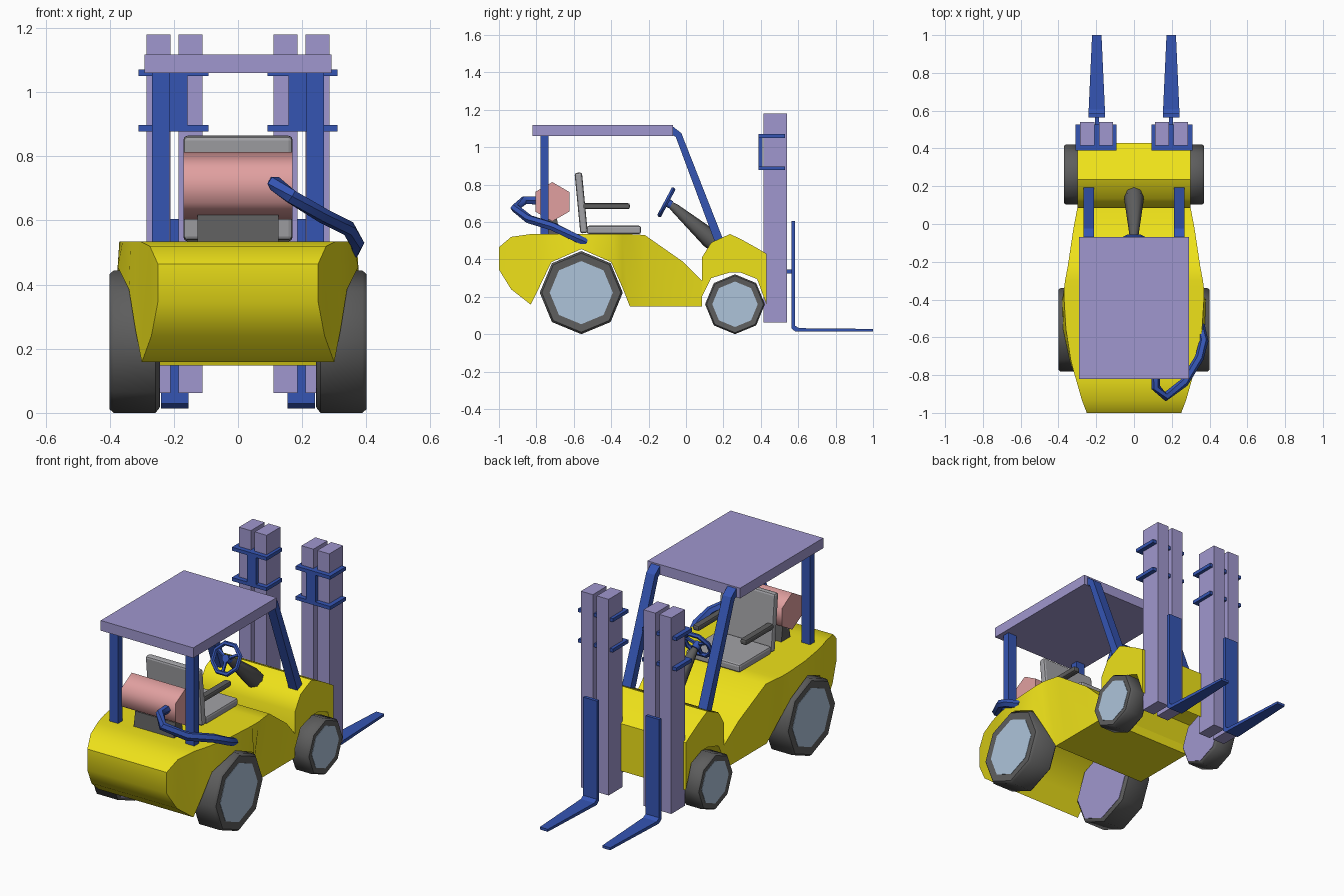
import bpy, math
from mathutils import Vector

if "Cube" in bpy.data.objects:
    bpy.data.objects.remove(bpy.data.objects["Cube"])


def material(name, r, g, b):
    m = bpy.data.materials.new(name)
    m.diffuse_color = (r, g, b, 1)
    m.use_nodes = True
    m.node_tree.nodes["Principled BSDF"].inputs["Base Color"].default_value = m.diffuse_color
    return m


YELLOW = material("yellow", .86, .76, .01)
BLUE = material("blue", .035, .09, .45)
LAVENDER = material("lavender", .35, .31, .62)
SALMON = material("salmon", .75, .35, .35)
HUB = material("pale_blue", .42, .55, .70)
DARK = material("dark_grey", .11, .11, .11)
GREY = material("light_grey", .36, .36, .38)


def loft(name, rings, mat, smooth=None, closed=False):
    """Skin a list of equal-length point rings, capping the ends."""
    n = len(rings[0])
    verts = [p for ring in rings for p in ring]
    k = len(rings)
    faces = []
    for i in range(k if closed else k - 1):
        a, b = i * n, (i + 1) % k * n
        for j in range(n):
            j2 = (j + 1) % n
            faces.append((a + j, a + j2, b + j2, b + j))
    if not closed:
        faces += [tuple(range(n))[::-1], tuple(range((k - 1) * n, k * n))]
    me = bpy.data.meshes.new(name)
    me.from_pydata(verts, [], faces)
    me.materials.append(mat)
    ob = bpy.data.objects.new(name, me)
    bpy.context.collection.objects.link(ob)
    bpy.ops.object.select_all(action='DESELECT')
    bpy.context.view_layer.objects.active = ob
    ob.select_set(True)
    bpy.ops.object.mode_set(mode='EDIT')
    bpy.ops.mesh.select_all(action='SELECT')
    bpy.ops.mesh.normals_make_consistent(inside=False)
    bpy.ops.object.mode_set(mode='OBJECT')
    if smooth:
        bpy.ops.object.shade_smooth_by_angle(angle=math.radians(smooth))
    return ob


def box(name, x, y, z, mat, bevel=0):
    ring = lambda zz: [(x[0], y[0], zz), (x[1], y[0], zz), (x[1], y[1], zz), (x[0], y[1], zz)]
    ob = loft(name, [ring(z[0]), ring(z[1])], mat)
    if bevel:
        mod = ob.modifiers.new("bevel", 'BEVEL')
        mod.width, mod.segments = bevel, 2
    return ob


def tube(name, path, radii, mat, sides=6, smooth=50):
    """Sweep a regular polygon along a path."""
    pts = [Vector(p) for p in path]
    rings = []
    for i, p in enumerate(pts):
        t = (pts[min(i + 1, len(pts) - 1)] - pts[max(i - 1, 0)]).normalized()
        u = t.cross(Vector((0, 0, 1)))
        u = u.normalized() if u.length > .01 else Vector((1, 0, 0))
        v = t.cross(u)
        r = radii[i] if isinstance(radii, (list, tuple)) else radii
        rings.append([p + r * (u * math.cos(a) + v * math.sin(a))
                      for a in (2 * math.pi * j / sides for j in range(sides))])
    return loft(name, rings, mat, smooth)


def lathe_x(name, stations, y, z, sides, mat, smooth=None):
    """Polygon rings about an x-wise axis, one vertex pointing up."""
    rings = [[(x, y + r * math.sin(2 * math.pi * j / sides), z + r * math.cos(2 * math.pi * j / sides))
              for j in range(sides)] for x, r in stations]
    return loft(name, rings, mat, smooth)


def column(y, zt, wt, zb, wb):
    return [(-wt, y, zt), (wt, y, zt), (wb, y, zb), (-wb, y, zb)]


# body: cross-sections from back to floor (y, top z, top half-width, bottom z, bottom half-width)
loft("body", [column(*c) for c in (
    (-1, .465, .25, .345, .25), (-.935, .52, .275, .24, .27), (-.83, .535, .305, .158, .30),
    (-.78, .535, .32, .26, .32), (-.72, .535, .335, .385, .34), (-.56, .535, .36, .455, .375),
    (-.40, .535, .37, .385, .38), (-.34, .535, .37, .25, .335), (-.30, .535, .365, .148, .30),
    (-.22, .53, .35, .148, .30), (-.02, .39, .32, .148, .30), (.085, .285, .30, .148, .30))],
    YELLOW, 42)
loft("front_cowl", [column(*c) for c in (
    (.085, .41, .30, .20, .30), (.135, .49, .30, .30, .30), (.235, .535, .30, .33, .30),
    (.29, .51, .30, .33, .30), (.38, .46, .30, .295, .30), (.43, .43, .30, .16, .30))], YELLOW, 42)

# wheels
for side, s in (("left", -1), ("right", 1)):
    for end, y, r, x0, x1 in (("rear", -.56, .222, .245, .40), ("front", .262, .16, .25, .37)):
        lathe_x(f"{end}_{side}_tyre", [(s * x, k * r) for x, k in (
            (x0, .93), (x0 + .012, 1), (x1 - .012, 1), (x1, .95), (x1 - .004, .76))], y, r, 8, DARK, 50)
        lathe_x(f"{end}_{side}_hub", [(s * (x1 - .02), .76 * r), (s * (x1 - .002), .76 * r)], y, r, 8, HUB)
        lathe_x(f"{end}_{side}_inner_disc", [(s * (x0 - .002), .92 * r), (s * (x0 + .01), .92 * r)],
                y, r, 8, LAVENDER)

# cab roof and posts
box("roof", (-.292, .292), (-.82, -.07), (1.06, 1.118), LAVENDER)
for side, s in (("left", -1), ("right", 1)):
    x = (s * .213, s * .268)
    box(f"rear_post_{side}", x, (-.777, -.735), (.51, 1.065), BLUE)
    loft(f"front_post_{side}", [
        [(x[0], y0, z0), (x[1], y0, z0), (x[1], y1, z1), (x[0], y1, z1)]
        for y0, z0, y1, z1 in ((-.075, 1.065, -.07, 1.11), (-.055, 1.055, -.025, 1.075), (.155, .49, .205, .49))],
        BLUE)

# lifting mast, brackets and forks
for side, s in (("left", -1), ("right", 1)):
    for part, x0, x1 in (("outer", .21, .285), ("inner", .11, .185)):
        box(f"mast_{part}_{side}", (s * x0, s * x1), (.415, .54), (.062, 1.18), LAVENDER)
    for level, z in (("upper", 1.05), ("lower", .877)):
        box(f"bracket_{level}_{side}", (s * .092, s * .31), (.388, .528), (z, z + .02), BLUE)
    box(f"bracket_link_{side}", (s * .158, s * .216), (.388, .41), (.88, 1.06), BLUE)
    box(f"fork_mount_{side}", (s * .185, s * .207), (.48, .57), (.325, .345), BLUE)
    c = s * .197
    loft(f"fork_{side}", [
        [(c - w, y0, z0), (c + w, y0, z0), (c + w, y1, z1), (c - w, y1, z1)]
        for w, y0, z0, y1, z1 in ((.043, .565, .605, .584, .605), (.043, .565, .03, .584, .045),
                                  (.043, .585, .013, .605, .032), (.025, 1, .014, 1, .028))], BLUE)

# seat
box("seat_base", (-.17, .17), (-.53, -.24), (.535, .58), GREY, .012)
back = box("seat_back", (-.17, .17), (-.02, .02), (0, .325), GREY, .012)
back.location = (0, -.545, .54)
back.rotation_euler.x = math.radians(5.5)
for side, s in (("left", -1), ("right", 1)):
    box(f"armrest_{side}", (s * .13, s * .17), (-.56, -.30), (.668, .70), DARK, .01)

# gas tank, its stand and hose
lathe_x("gas_tank", [(-.17, .105), (.17, .105)], -.715, .708, 6, SALMON, 62)
loft("tank_stand", [[(-w, y0, z), (w, y0, z), (w, y1, z), (-w, y1, z)]
                    for w, y0, y1, z in ((.127, -.76, -.675, .525), (.127, -.745, -.69, .617))], DARK)
tube("hose", [(.115, -.79, .715), (.115, -.865, .715), (.165, -.915, .675), (.265, -.84, .615),
              (.345, -.71, .575), (.37, -.62, .53), (.35, -.535, .49)], .024, BLUE, 6)

# steering column and wheel
tube("steering_column", [(0, -.08, .69), (0, -.06, .675), (0, .13, .51), (0, .18, .465)],
     [.018, .024, .052, .045], DARK, 8)
centre, axis = Vector((0, -.105, .705)), Vector((0, -.88, .47)).normalized()
across, up = Vector((1, 0, 0)), Vector((0, .47, .88)).normalized()
rim = []
for i in range(8):
    a = 2 * math.pi * (i + .5) / 8
    d = across * math.cos(a) + up * math.sin(a)
    rim.append([centre + d * (.083 + .013 * math.cos(b)) + axis * .013 * math.sin(b)
                for b in (2 * math.pi * j / 6 for j in range(6))])
loft("steering_wheel_rim", rim, BLUE, 50, closed=True)
for i, deg in enumerate((30, 150, 270)):
    a = math.radians(deg)
    d = across * math.cos(a) + up * math.sin(a)
    tube(f"steering_spoke_{i + 1}", [centre, centre + d * .078], .01, BLUE, 5)
tube("steering_hub", [centre - axis * .03, centre + axis * .01], .022, BLUE, 8)
